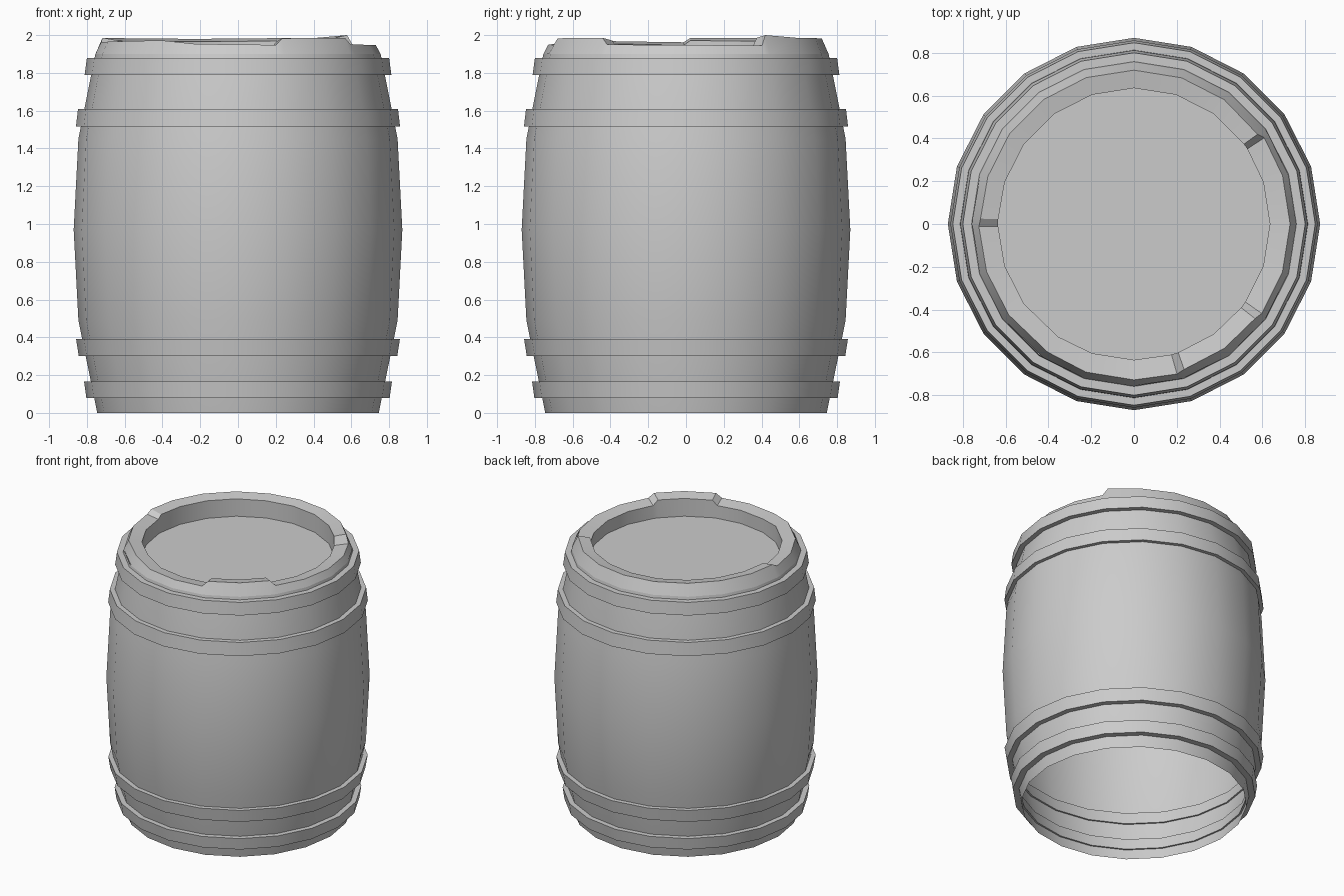
import bpy, bmesh
from math import sin, cos, radians

if "Cube" in bpy.data.objects:
    bpy.data.objects.remove(bpy.data.objects["Cube"])

SIDES = 20
ANGLES = [i * 360 / SIDES for i in range(SIDES)]


def finish(name, bm, fix_normals=True):
    if fix_normals:
        bmesh.ops.recalc_face_normals(bm, faces=bm.faces)
    mesh = bpy.data.meshes.new(name)
    bm.to_mesh(mesh)
    bm.free()
    ob = bpy.data.objects.new(name, mesh)
    bpy.context.collection.objects.link(ob)
    bpy.ops.object.select_all(action='DESELECT')
    ob.select_set(True)
    bpy.context.view_layer.objects.active = ob
    bpy.ops.object.shade_smooth_by_angle(angle=radians(30))
    return ob


def lathe(name, profile, angles=ANGLES, closed=False, fix_normals=True):
    """Sweep profile(angle) -> [(r, z), ...] round the z axis."""
    bm = bmesh.new()
    cols = []
    for a in angles:
        t = radians(a)
        cols.append([bm.verts.new((r * cos(t), r * sin(t), z)) for r, z in profile(a)])
    for i, c in enumerate(cols):
        d = cols[(i + 1) % len(cols)]
        n = len(c)
        for j in range(n if closed else n - 1):
            k = (j + 1) % n
            bm.faces.new((c[j], d[j], d[k], c[k]))
    return finish(name, bm, fix_normals)


BODY = [(0.745, 0), (0.845, 0.49), (0.87, 0.97), (0.845, 1.45), (0.755, 1.90)]


def body_radius(z):
    for (r0, z0), (r1, z1) in zip(BODY, BODY[1:]):
        if z <= z1:
            return r0 + (r1 - r0) * (z - z0) / (z1 - z0)


# Bulging barrel wall, open underneath
lathe("barrel_body", lambda a: BODY, fix_normals=False)

# Four tilted hoops: bottom z, bottom radius, top z, top radius
for name, z0, r0, z1, r1 in [("hoop_bottom", 0.08, 0.803, 0.165, 0.815),
                             ("hoop_lower", 0.30, 0.843, 0.39, 0.857),
                             ("hoop_upper", 1.515, 0.858, 1.61, 0.847),
                             ("hoop_top", 1.79, 0.812, 1.88, 0.80)]:
    ring = [(body_radius(z0) - 0.012, z0), (r0, z0), (r1, z1), (body_radius(z1) - 0.012, z1)]
    lathe(name, lambda a: ring, closed=True)

# Uneven stave tops: (angle, height) with steps where the groups of staves meet
HEIGHTS = [(0, 1.947), (33.5, 1.945), (36, 2.0), (54, 1.986), (108, 1.98), (178, 1.986),
           (181, 1.962), (236, 1.972), (252, 1.953), (286, 1.948), (289, 1.983),
           (322, 1.986), (325, 1.95), (360, 1.947)]


def height(a):
    for (a0, h0), (a1, h1) in zip(HEIGHTS, HEIGHTS[1:]):
        if a <= a1:
            return h0 + (h1 - h0) * (a - a0) / (a1 - a0)


def rim_profile(a):
    h = height(a)
    outer = 0.73 - (h - 1.945) * 0.3
    return [(0.755, 1.90), (outer, h), (0.635, h - 0.015), (0.635, 1.84)]


steps = {a for a, h in HEIGHTS if a < 360}
skip = {180, 234, 288, 324}
lathe("barrel_rim", rim_profile, sorted(steps | (set(ANGLES) - skip)), fix_normals=False)

# Recessed lid
bm = bmesh.new()
bmesh.ops.create_circle(bm, cap_ends=True, segments=SIDES, radius=0.64)
bmesh.ops.translate(bm, verts=bm.verts, vec=(0, 0, 1.84))
finish("lid", bm, False)
